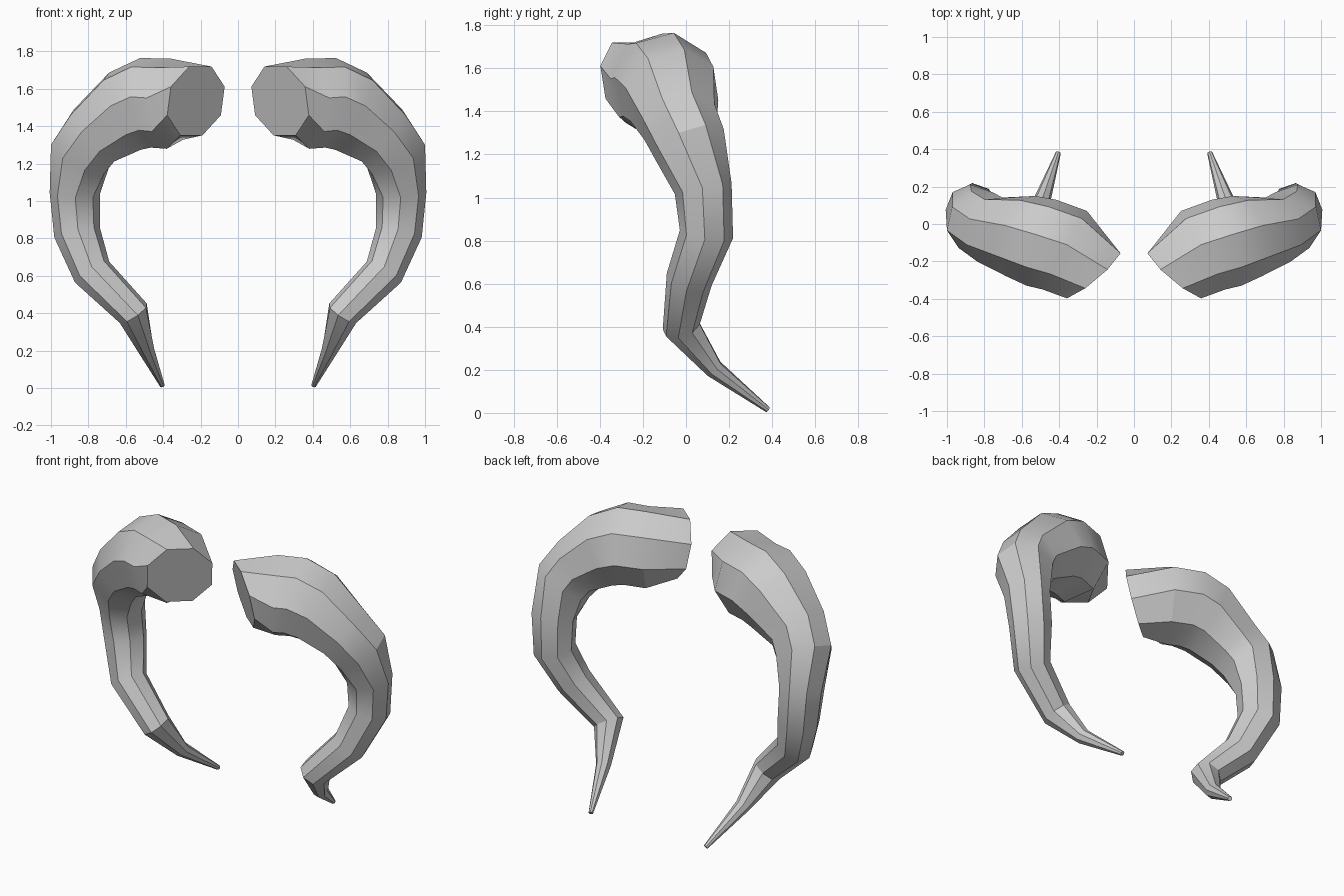
import bpy, bmesh, math
from mathutils import Vector

cube = bpy.data.objects.get("Cube")
if cube:
    bpy.data.objects.remove(cube, do_unlink=True)

horn_mat = bpy.data.materials.new("horn grey")
horn_mat.use_nodes = True
grey = (0.6, 0.6, 0.6, 1)
horn_mat.diffuse_color = grey
horn_mat.node_tree.nodes["Principled BSDF"].inputs["Base Color"].default_value = grey

# Centre line and radius, from the thick base to the tip
PATH = [
    (0.225, -0.265, 1.535, 0.203), (0.37, -0.14, 1.52, 0.243),
    (0.495, -0.1, 1.525, 0.245), (0.605, -0.065, 1.48, 0.23),
    (0.77, -0.03, 1.35, 0.185), (0.845, 0.02, 1.24, 0.175),
    (0.873, 0.08, 1.04, 0.134), (0.86, 0.095, 0.83, 0.125),
    (0.78, 0.015, 0.62, 0.108), (0.56, -0.022, 0.4, 0.09),
    (0.49, 0.13, 0.205, 0.045), (0.405, 0.38, 0.015, 0.014),
]
SIDES = 8
BASE_DIRECTION = Vector((0.63, 0.75, 0.2)).normalized()


def ring_direction(points, i):
    if i == 0:
        return BASE_DIRECTION
    before = (points[i] - points[i - 1]).normalized()
    if i + 1 == len(points):
        return before
    after = (points[i + 1] - points[i]).normalized()
    # Rings on the outer bend lag behind the turn
    return (before + after * (0.3 if i in (3, 4, 5) else 1)).normalized()


def build_horn(name, side):
    bm = bmesh.new()
    points = [Vector(p[:3]) for p in PATH]
    up = Vector((0, 0, 1))
    rings = []
    for i, centre in enumerate(points):
        along = ring_direction(points, i)
        # Carry the ring's up direction along the bend without twisting
        up = (up - along * up.dot(along)).normalized()
        across = along.cross(up)
        # The thick part rolls slightly forward
        roll = math.radians(11 if 1 <= i <= 5 else 0)
        ring = []
        for k in range(SIDES):
            a = math.tau * (k + 0.5) / SIDES + roll
            p = centre + (up * math.cos(a) + across * math.sin(a)) * PATH[i][3]
            ring.append(bm.verts.new((p.x * side, p.y, p.z)))
        rings.append(ring)
    for low, high in zip(rings, rings[1:]):
        for k in range(SIDES):
            n = (k + 1) % SIDES
            bm.faces.new((low[k], low[n], high[n], high[k]))
    # Flat base and tip
    bm.faces.new(rings[0])
    bm.faces.new(rings[-1])
    bmesh.ops.recalc_face_normals(bm, faces=bm.faces)
    mesh = bpy.data.meshes.new(name)
    bm.to_mesh(mesh)
    bm.free()
    mesh.materials.append(horn_mat)
    horn = bpy.data.objects.new(name, mesh)
    bpy.context.collection.objects.link(horn)
    bpy.ops.object.select_all(action="DESELECT")
    horn.select_set(True)
    bpy.context.view_layer.objects.active = horn
    bpy.ops.object.shade_smooth_by_angle(angle=math.radians(30))


build_horn("left_horn", 1)
build_horn("right_horn", -1)
